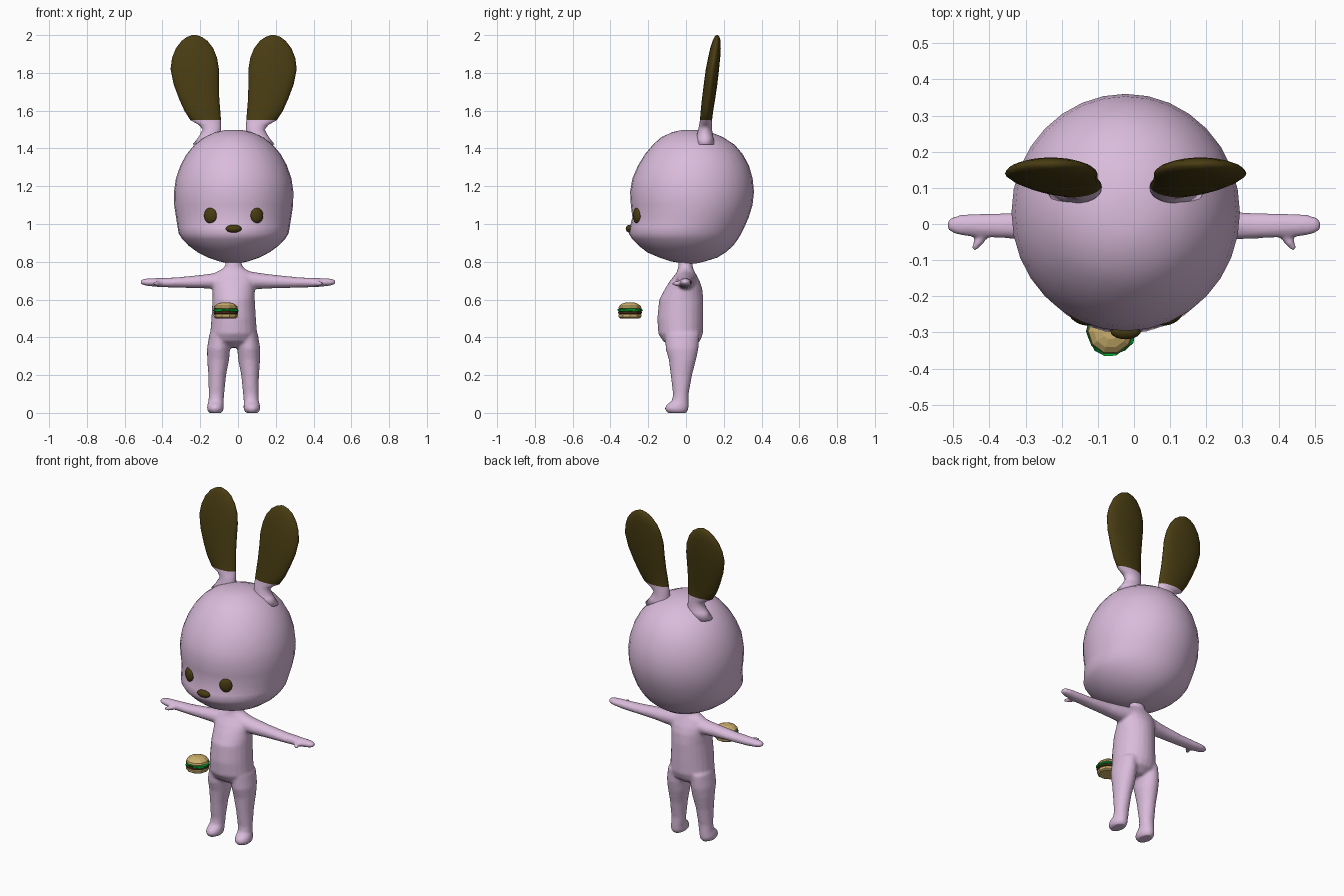
import bpy, bmesh, math, random
from mathutils import Matrix, Vector

C = -0.023          # symmetry plane of the figure
random.seed(4)


def material(name, rgb):
    m = bpy.data.materials.new(name)
    m.diffuse_color = (*rgb, 1)
    return m


PINK = material("soft pink", (0.70, 0.50, 0.71))
BROWN = material("dark brown", (0.065, 0.045, 0.006))
BUN = material("bun tan", (0.60, 0.43, 0.15))
GREEN = material("lettuce green", (0.0, 0.42, 0.03))
PATTY = material("patty brown", (0.10, 0.035, 0.012))


def loft(bm, rings, n=24, axis="z", flip=1):
    """Closed tube of ellipses; each ring is (t, centre a, half a, centre b, half b)."""
    loops = []
    for t, ca, ha, cb, hb in rings:
        loop = []
        for i in range(n):
            w = 2 * math.pi * i / n
            a, b = ca + ha * math.cos(w), cb + hb * math.sin(w)
            p = (C + flip * a, b, t) if axis == "z" else (flip * t, a, b)
            loop.append(bm.verts.new(p))
        loops.append(loop)
    for lo, hi in zip(loops, loops[1:]):
        for i in range(n):
            j = (i + 1) % n
            bm.faces.new((lo[i], lo[j], hi[j], hi[i]))
    bm.faces.new(loops[0])
    bm.faces.new(loops[-1])


def front_back(rows):
    """(z, x, half width, front y, back y) -> loft rings."""
    return [(z, x, h, (f + b) / 2, (b - f) / 2) for z, x, h, f, b in rows]


def finish(name, bm, mats, smooth=True):
    bmesh.ops.recalc_face_normals(bm, faces=bm.faces[:])
    me = bpy.data.meshes.new(name)
    bm.to_mesh(me)
    bm.free()
    for m in mats:
        me.materials.append(m)
    for p in me.polygons:
        p.use_smooth = smooth
    ob = bpy.data.objects.new(name, me)
    bpy.context.collection.objects.link(ob)
    return ob


def ellipsoid(bm, centre, radii, rot=0.0, u=20, v=12):
    mat = Matrix.Translation(centre) @ Matrix.Rotation(rot, 4, "Z") @ Matrix.Diagonal((*radii, 1))
    bmesh.ops.create_uvsphere(bm, u_segments=u, v_segments=v, radius=1, matrix=mat)


# Head: round skull with a low, slightly pushed-out muzzle
bm = bmesh.new()
loft(bm, front_back([
    (0.790, 0, 0.025, -0.01, 0.05), (0.802, 0, 0.075, -0.08, 0.10),
    (0.822, 0, 0.135, -0.14, 0.165), (0.850, 0, 0.190, -0.205, 0.21),
    (0.885, 0, 0.238, -0.25, 0.25), (0.920, 0, 0.272, -0.285, 0.275),
    (0.950, 0, 0.291, -0.303, 0.293), (0.985, 0, 0.297, -0.297, 0.310),
    (1.035, 0, 0.305, -0.284, 0.332), (1.100, 0, 0.315, -0.292, 0.352),
    (1.170, 0, 0.316, -0.296, 0.360), (1.240, 0, 0.306, -0.284, 0.353),
    (1.310, 0, 0.282, -0.254, 0.333), (1.370, 0, 0.249, -0.217, 0.300),
    (1.420, 0, 0.207, -0.175, 0.257), (1.460, 0, 0.155, -0.130, 0.195),
    (1.487, 0, 0.095, -0.070, 0.130), (1.498, 0, 0.040, -0.02, 0.065)]), n=32)
finish("head", bm, [PINK])

# Body: torso, legs, arms and thumbs fused into one soft skin
bm = bmesh.new()
loft(bm, front_back([
    (0.345, 0, 0.06, -0.07, 0.03), (0.38, 0, 0.122, -0.122, 0.075),
    (0.42, 0, 0.124, -0.147, 0.09), (0.50, 0, 0.118, -0.152, 0.092),
    (0.60, 0, 0.112, -0.142, 0.092), (0.66, 0, 0.112, -0.110, 0.086),
    (0.70, 0, 0.116, -0.084, 0.072), (0.74, 0, 0.105, -0.052, 0.050),
    (0.765, 0, 0.055, -0.042, 0.037), (0.79, 0, 0.042, -0.040, 0.035),
    (0.84, 0, 0.040, -0.038, 0.035)]))
for s in (-1, 1):
    loft(bm, front_back([
        (0.000, 0.097, 0.034, -0.098, 0.004), (0.020, 0.097, 0.045, -0.114, 0.013),
        (0.042, 0.096, 0.043, -0.104, 0.014), (0.065, 0.093, 0.040, -0.074, 0.014),
        (0.100, 0.091, 0.041, -0.069, 0.014), (0.200, 0.087, 0.047, -0.081, 0.032),
        (0.280, 0.082, 0.058, -0.091, 0.053), (0.340, 0.080, 0.061, -0.108, 0.066),
        (0.420, 0.073, 0.055, -0.110, 0.070)]), flip=s)
    loft(bm, [(0.03, 0, 0.055, 0.705, 0.050), (0.12, -0.002, 0.048, 0.698, 0.042),
              (0.20, -0.004, 0.041, 0.695, 0.035), (0.33, -0.005, 0.036, 0.690, 0.027),
              (0.42, -0.004, 0.033, 0.690, 0.024), (0.48, -0.003, 0.029, 0.692, 0.020),
              (0.505, -0.003, 0.021, 0.693, 0.015), (0.517, -0.003, 0.010, 0.693, 0.008)],
         axis="x", flip=s)
    ellipsoid(bm, (s * 0.425, -0.043, 0.684), (0.038, 0.014, 0.014), -s * math.radians(55))
body = finish("body", bm, [PINK])
mod = body.modifiers.new("fuse", "REMESH")
mod.mode, mod.voxel_size, mod.use_smooth_shade = "VOXEL", 0.008, True
mod = body.modifiers.new("soften", "SMOOTH")
mod.factor, mod.iterations = 0.5, 5

# Ears: thin paddles, pink at the root and brown above
for s, name in ((-1, "left_ear"), (1, "right_ear")):
    bm = bmesh.new()
    loft(bm, [(1.42, 0.140, 0.078, 0.100, 0.055), (1.46, 0.126, 0.060, 0.100, 0.044),
              (1.50, 0.115, 0.049, 0.101, 0.037), (1.525, 0.125, 0.059, 0.104, 0.034),
              (1.55, 0.148, 0.081, 0.106, 0.032), (1.60, 0.166, 0.095, 0.111, 0.033),
              (1.66, 0.182, 0.106, 0.119, 0.035), (1.74, 0.198, 0.120, 0.130, 0.036),
              (1.82, 0.206, 0.128, 0.140, 0.035), (1.88, 0.207, 0.119, 0.149, 0.032),
              (1.93, 0.207, 0.099, 0.156, 0.028), (1.97, 0.207, 0.068, 0.162, 0.021),
              (1.99, 0.208, 0.040, 0.164, 0.013), (2.0, 0.208, 0.012, 0.165, 0.005)], flip=s)
    for f in bm.faces:
        f.material_index = int(f.calc_center_median().z > 1.55)
    finish(name, bm, [PINK, BROWN])

# Eyes and nose
for s, name in ((-1, "left_eye"), (1, "right_eye")):
    bm = bmesh.new()
    ellipsoid(bm, (C + s * 0.123, -0.259, 1.045), (0.036, 0.018, 0.042), s * math.radians(24))
    finish(name, bm, [BROWN])
bm = bmesh.new()
ellipsoid(bm, (C, -0.297, 0.975), (0.042, 0.022, 0.021))
finish("nose", bm, [BROWN])

# Floating burger: faceted stacked layers


def layer(name, mat, rows, n=10, jag=0.0):
    bm = bmesh.new()
    loft(bm, [(z, -0.065 - C, r, -0.297, r) for z, r in rows], n=n)
    if jag:
        for v in bm.verts:
            k = 1 + random.uniform(-jag, jag)
            v.co.x = -0.065 + (v.co.x + 0.065) * k
            v.co.y = -0.297 + (v.co.y + 0.297) * k
            v.co.z += random.uniform(-0.004, 0.004)
    finish(name, bm, [mat], smooth=False)


layer("bottom_bun", BUN, [(0.501, 0.054), (0.507, 0.063), (0.520, 0.064), (0.525, 0.058)])
layer("burger_patty", PATTY, [(0.523, 0.058), (0.527, 0.066), (0.535, 0.066), (0.539, 0.060)])
layer("lettuce", GREEN, [(0.537, 0.060), (0.541, 0.067), (0.547, 0.067), (0.553, 0.058)], n=14, jag=0.06)
layer("top_bun", BUN, [(0.549, 0.059), (0.554, 0.064), (0.565, 0.061), (0.577, 0.046), (0.585, 0.022)])
